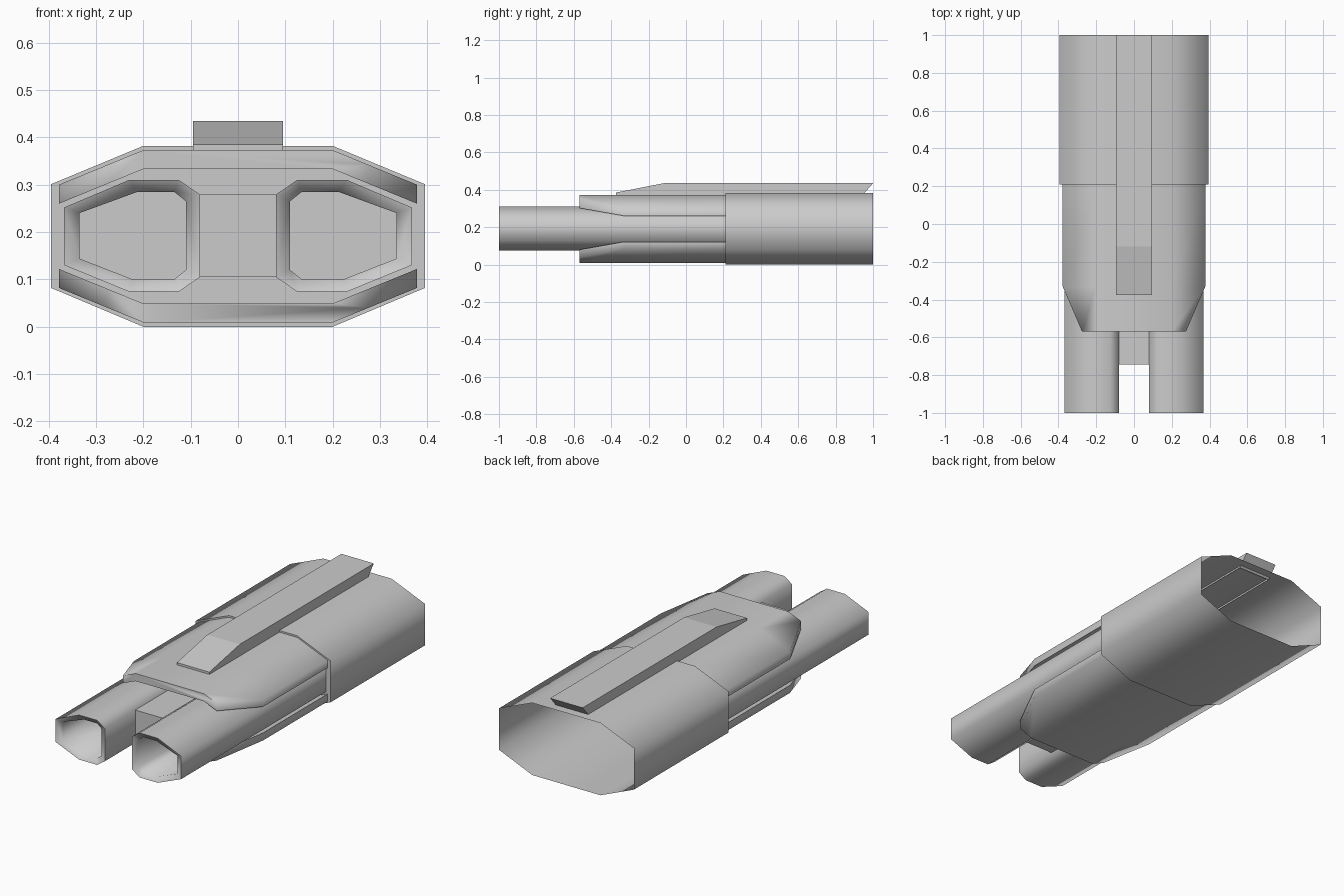
import bpy, bmesh, math

if "Cube" in bpy.data.objects:
    bpy.data.objects.remove(bpy.data.objects["Cube"])

ZC = 0.191  # mid height of the hull


def loft(name, sections, cap_start=True, cap_end=True, angle=70):
    """Skin a list of (profile [(x, z)...], y) sections into one mesh."""
    bm = bmesh.new()
    rings = [[bm.verts.new((x, y, z)) for x, z in prof] for prof, y in sections]
    n = len(rings[0])
    for a, b in zip(rings, rings[1:]):
        for i in range(n):
            j = (i + 1) % n
            bm.faces.new((a[i], a[j], b[j], b[i]))
    if cap_start:
        bm.faces.new(rings[0])
    if cap_end:
        bm.faces.new(rings[-1])
    bmesh.ops.recalc_face_normals(bm, faces=bm.faces)
    me = bpy.data.meshes.new(name)
    bm.to_mesh(me)
    bm.free()
    ob = bpy.data.objects.new(name, me)
    bpy.context.collection.objects.link(ob)
    bpy.ops.object.select_all(action='DESELECT')
    ob.select_set(True)
    bpy.context.view_layer.objects.active = ob
    bpy.ops.object.shade_smooth_by_angle(angle=math.radians(angle))
    return ob


# Rear housing: octagonal shell, open at the back
octagon = [(-0.2, 0.382), (0.2, 0.382), (0.395, 0.301), (0.395, 0.082),
           (0.2, 0), (-0.2, 0), (-0.395, 0.082), (-0.395, 0.301)]
loft("rear_housing", [(octagon, 0.21), (octagon, 1.0)], cap_end=False)

# Twin barrels with hollow muzzles
outer = [(0.08, 0.279), (0.125, 0.31), (0.23, 0.31), (0.367, 0.252),
         (0.367, 0.13), (0.23, 0.074), (0.125, 0.074), (0.08, 0.105)]
inner = [(0.11, 0.265), (0.135, 0.285), (0.212, 0.285), (0.335, 0.24),
         (0.335, 0.144), (0.222, 0.1), (0.135, 0.1), (0.11, 0.12)]
for side, s in (("left", -1), ("right", 1)):
    o = [(s * x, z) for x, z in outer]
    i = [(s * x, z) for x, z in inner]
    loft(side + "_barrel", [(o, 0.21), (o, -1.0), (i, -0.985), (i, -0.6)])

# Bridge joining the barrels
web = [(-0.081, 0.105), (0.081, 0.105), (0.081, 0.279), (-0.081, 0.279)]
loft("barrel_bridge", [(web, -0.745), (web, 0.21)])


# Upper and lower armour plates, front corners cut back
def plate_profile(half, flip):
    drop = (half - 0.2) * 0.41
    p = [(-half, 0.373 - drop), (-0.2, 0.373), (0.2, 0.373), (half, 0.373 - drop),
         (half, 0.333 - drop), (0.2, 0.333), (-0.2, 0.333), (-half, 0.333 - drop)]
    return [(x, 2 * ZC - z) for x, z in p] if flip else p


for name, flip in (("upper_plate", False), ("lower_plate", True)):
    loft(name, [(plate_profile(0.275, flip), -0.57),
                (plate_profile(0.378, flip), -0.33),
                (plate_profile(0.378, flip), 0.21)])


# Top rail: sloped nose, undercut tail, open underneath
def rail_section(z):
    return [(-0.095, z), (0.095, z)]


bm = bmesh.new()
side = [(-0.375, 0.372), (-0.375, 0.385), (-0.12, 0.435), (1.0, 0.435), (0.945, 0.372)]
left = [bm.verts.new((-0.095, y, z)) for y, z in side]
right = [bm.verts.new((0.095, y, z)) for y, z in side]
bm.faces.new(left)
bm.faces.new(right)
for k in range(len(side) - 1):
    bm.faces.new((left[k], left[k + 1], right[k + 1], right[k]))
bmesh.ops.recalc_face_normals(bm, faces=bm.faces)
mesh = bpy.data.meshes.new("top_rail")
bm.to_mesh(mesh)
bm.free()
rail = bpy.data.objects.new("top_rail", mesh)
bpy.context.collection.objects.link(rail)
